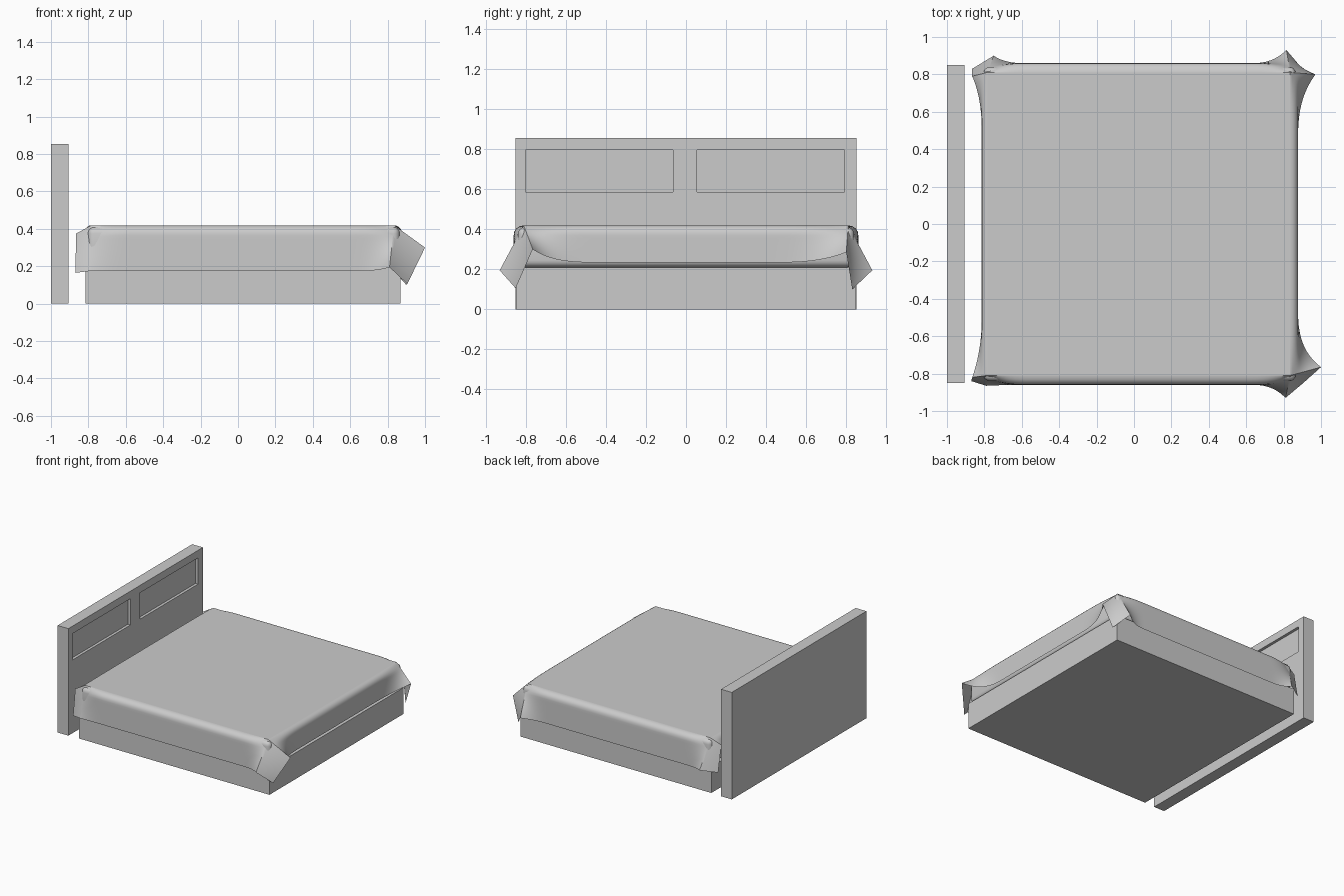
import bpy, bmesh, math
from mathutils import Vector

if "Cube" in bpy.data.objects:
    bpy.data.objects.remove(bpy.data.objects["Cube"])


def box(name, lo, hi, bevel=0.0):
    bm = bmesh.new()
    bmesh.ops.create_cube(bm, size=1)
    for v in bm.verts:
        v.co = Vector([lo[i] + (v.co[i] + 0.5) * (hi[i] - lo[i]) for i in range(3)])
    if bevel:
        bmesh.ops.bevel(bm, geom=bm.edges[:], offset=bevel, segments=4,
                        profile=0.5, affect='EDGES')
    me = bpy.data.meshes.new(name)
    bm.to_mesh(me)
    bm.free()
    ob = bpy.data.objects.new(name, me)
    bpy.context.collection.objects.link(ob)
    return ob


def activate(ob):
    bpy.ops.object.select_all(action='DESELECT')
    ob.select_set(True)
    bpy.context.view_layer.objects.active = ob


# Headboard with two recessed panels
headboard = box("headboard", (-1.0, -0.85, 0), (-0.905, 0.85, 0.855))
for y0, y1 in ((-0.80, -0.065), (0.055, 0.79)):
    cutter = box("panel_cutter", (-0.927, y0, 0.585), (-0.85, y1, 0.795))
    cutter.hide_render = True
    mod = headboard.modifiers.new("panel", 'BOOLEAN')
    mod.operation = 'DIFFERENCE'
    mod.solver = 'EXACT'
    mod.object = cutter
    activate(headboard)
    bpy.ops.object.modifier_apply(modifier=mod.name)
    bpy.data.objects.remove(cutter)

# Bed base and mattress
box("bed_base", (-0.815, -0.845, 0), (0.87, 0.845, 0.21))
mattress = box("mattress", (-0.805, -0.84, 0.21), (0.865, 0.84, 0.41), 0.035)
activate(mattress)
bpy.ops.object.shade_smooth_by_angle(angle=math.radians(40))

# Blanket: flat top, hanging skirts, and corner flaps flaring to set points
X = {-1: -0.785, 1: 0.835}
Y = {-1: -0.81, 1: 0.81}
TOP = 0.419
# per corner: end of x skirt, end of y skirt, loose cloth corner
FLAPS = {
    (1, -1): ((1.00, -0.765, 0.30), (0.81, -0.93, 0.195), (0.905, -0.85, 0.105)),
    (1, 1): ((0.97, 0.80, 0.285), (0.815, 0.93, 0.195), (0.90, 0.83, 0.10)),
    (-1, -1): ((-0.865, -0.82, 0.375), (-0.79, -0.865, 0.175), (-0.87, -0.84, 0.165)),
    (-1, 1): ((-0.865, 0.79, 0.375), (-0.75, 0.90, 0.185), (-0.865, 0.83, 0.17)),
}


def hang(s, out, drop, r):
    """Outward and downward offset of a rounded edge followed by a straight drop."""
    arc = r * math.pi / 2
    d = s * (arc + drop - r)
    if d < arc:
        a = d / r
        return math.sin(a) * out, (math.cos(a) - 1) * r
    return out, -r - (d - arc)


def offsets(sx, sy):
    c = Vector((X[sx], Y[sy], TOP))
    return [Vector(p) - c for p in FLAPS[(sx, sy)]]


def weight(dist, width, power):
    return max(0.0, 1 - dist / width) ** power


def blanket_point(u, v):
    (x, sx, s), (y, sy, t) = u, v
    p = Vector((x, y, TOP))
    if sx and sy:
        ox, oy, oc = offsets(sx, sy)
        return p + s * ox + t * oy + s * t * (oc - ox - oy)
    if sx:
        out, dz = hang(s, *((0.042, 0.185, 0.045) if sx > 0 else (0.028, 0.07, 0.03)))
        off = Vector((sx * out, 0, dz))
        for e in (-1, 1):
            w = weight(abs(y - Y[e]), 0.36, 2.6)
            off = off.lerp(s * offsets(sx, e)[0], w)
        return p + off
    if sy:
        out, dz = hang(t, 0.05, 0.245, 0.045)
        off = Vector((0, sy * out, dz))
        for e in (-1, 1):
            w = weight(abs(x - X[e]), 0.20, 2.2)
            off = off.lerp(t * offsets(e, sy)[1], w)
        return p + off
    return p


def samples(ends, n_skirt=14, n_top=56):
    lo, hi = ends[-1], ends[1]
    row = [(lo, -1, i / n_skirt) for i in range(n_skirt, 0, -1)]
    for i in range(n_top + 1):
        f = 0.5 - 0.5 * math.cos(math.pi * i / n_top)
        row.append((lo + (hi - lo) * f, 0, 0))
    return row + [(hi, 1, i / n_skirt) for i in range(1, n_skirt + 1)]


us, vs = samples(X), samples(Y)
bm = bmesh.new()
grid = [[bm.verts.new(blanket_point(u, v)) for v in vs] for u in us]
for i in range(len(us) - 1):
    for j in range(len(vs) - 1):
        bm.faces.new((grid[i][j], grid[i + 1][j], grid[i + 1][j + 1], grid[i][j + 1]))
me = bpy.data.meshes.new("blanket")
bm.to_mesh(me)
bm.free()
blanket = bpy.data.objects.new("blanket", me)
bpy.context.collection.objects.link(blanket)
activate(blanket)
bpy.ops.object.shade_smooth_by_angle(angle=math.radians(40))
